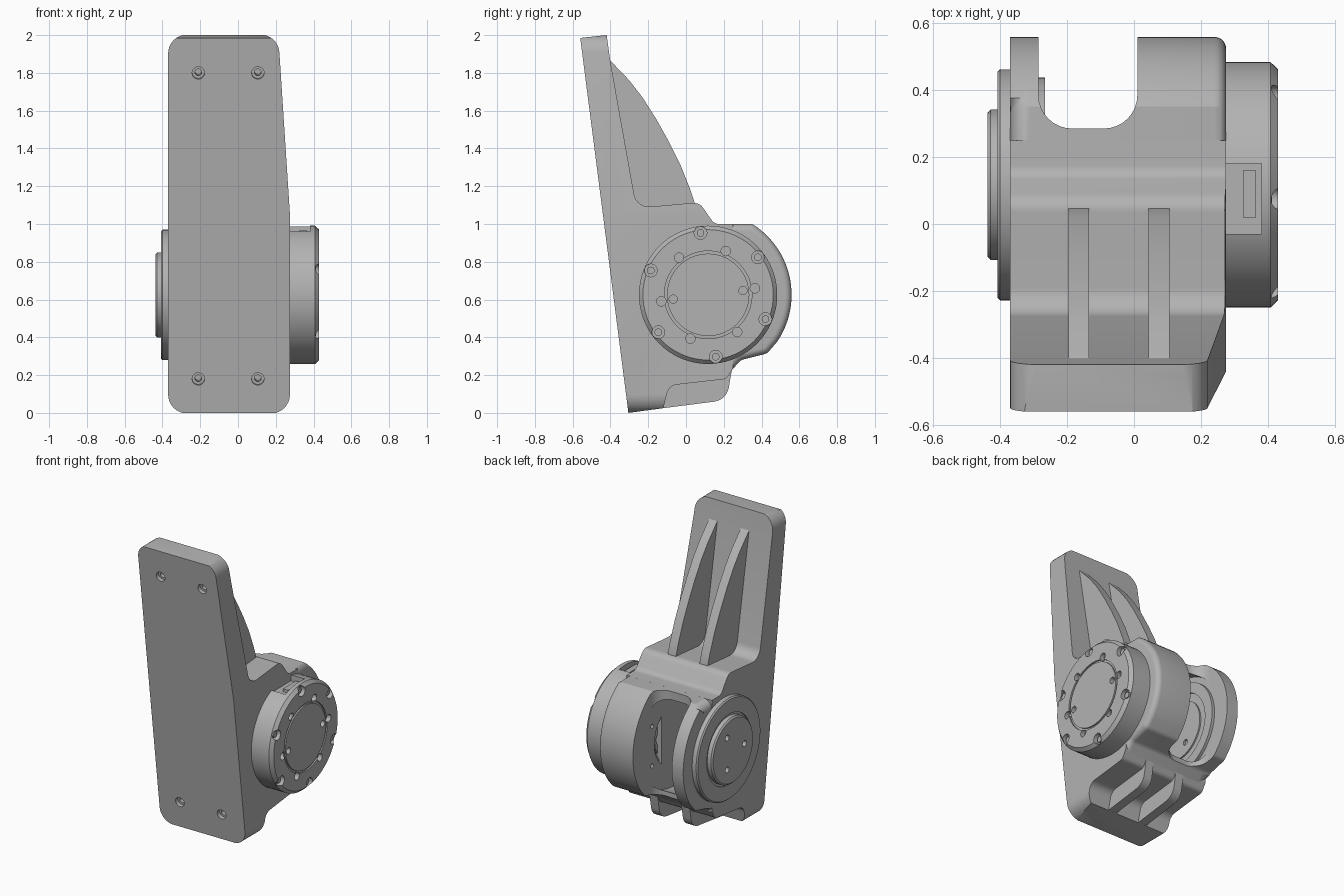
import bpy, bmesh, math
from mathutils import Vector, Matrix

if "Cube" in bpy.data.objects:
    bpy.data.objects.remove(bpy.data.objects["Cube"])

CY, CZ = 0.117, 0.625                    # joint axis, parallel to x
XL, XR = -0.37, 0.275                    # outer sides of the bracket
SL, SR = -0.285, 0.01                    # inner sides of the fork slot

grey = bpy.data.materials.new("machined grey")
grey.use_nodes = True
grey.diffuse_color = (0.45, 0.45, 0.45, 1)
grey.node_tree.nodes["Principled BSDF"].inputs["Base Color"].default_value = grey.diffuse_color


def finish(bm, name):
    bmesh.ops.remove_doubles(bm, verts=bm.verts, dist=1e-5)
    bmesh.ops.recalc_face_normals(bm, faces=bm.faces)
    mesh = bpy.data.meshes.new(name)
    bm.to_mesh(mesh)
    bm.free()
    mesh.materials.append(grey)
    ob = bpy.data.objects.new(name, mesh)
    bpy.context.scene.collection.objects.link(ob)
    return ob


def fillet(corners, steps=8):
    """Round each (u, v, radius) corner of a polygon."""
    out = []
    for i, (u, v, r) in enumerate(corners):
        p = Vector((u, v))
        if r == 0:
            out.append(p)
            continue
        a = (Vector(corners[i - 1][:2]) - p).normalized()
        b = (Vector(corners[(i + 1) % len(corners)][:2]) - p).normalized()
        half = a.angle(b) / 2
        c = p + (a + b).normalized() * r / math.sin(half)
        s, e = p + a * r / math.tan(half) - c, p + b * r / math.tan(half) - c
        phi = math.pi - 2 * half
        for k in range(steps + 1):
            t = k / steps
            out.append(c + (s * math.sin((1 - t) * phi) + e * math.sin(t * phi)) / math.sin(phi))
    return out


def prism(name, pts, axis, lo, hi, bevels=()):
    """Extrude a 2D outline along an axis; bevels are (end position, width)."""
    place = {"x": lambda u, v, w: (w, u, v), "y": lambda u, v, w: (u, w, v),
             "z": lambda u, v, w: (u, v, w)}[axis]
    bm = bmesh.new()
    ends = [[bm.verts.new(place(p[0], p[1], w)) for p in pts] for w in (lo, hi)]
    for ring in ends:
        bm.faces.new(ring)
    n = len(pts)
    for i in range(n):
        j = (i + 1) % n
        bm.faces.new((ends[0][i], ends[0][j], ends[1][j], ends[1][i]))
    for x, width in bevels:
        rim = [e for e in bm.edges if all(abs(v.co.x - x) < 1e-4 for v in e.verts)]
        bmesh.ops.bevel(bm, geom=rim, offset=width, segments=6, profile=0.5,
                        affect='EDGES', clamp_overlap=False)
    return finish(bm, name)


def lathe(name, pts, segs=72):
    """Turn an (x, radius) profile around the joint axis."""
    bm = bmesh.new()
    rings = []
    for k in range(segs):
        t = math.tau * k / segs
        rings.append([bm.verts.new((x, CY + r * math.cos(t), CZ + r * math.sin(t))) for x, r in pts])
    for k in range(segs):
        a, b = rings[k], rings[(k + 1) % segs]
        for i in range(len(pts) - 1):
            bm.faces.new((a[i], a[i + 1], b[i + 1], b[i]))
    bmesh.ops.dissolve_degenerate(bm, edges=bm.edges, dist=1e-5)
    return finish(bm, name)


def pins(spots, r, depth, direction=(1, 0, 0)):
    """Cylinders centred on given points, used as drills."""
    turn = Vector((0, 0, 1)).rotation_difference(Vector(direction)).to_matrix().to_4x4()
    bm = bmesh.new()
    for s in spots:
        bmesh.ops.create_cone(bm, cap_ends=True, segments=20, radius1=r, radius2=r,
                              depth=2 * depth, matrix=Matrix.Translation(s) @ turn)
    return finish(bm, "drill")


def circle(x, r, count, start):
    return [(x, CY + r * math.cos(a), CZ + r * math.sin(a))
            for a in (math.radians(start + 360 * k / count) for k in range(count))]


def combine(ob, tool, op='DIFFERENCE'):
    mod = ob.modifiers.new("bool", 'BOOLEAN')
    mod.operation, mod.solver, mod.object = op, 'EXACT', tool
    dg = bpy.context.evaluated_depsgraph_get()
    mesh = bpy.data.meshes.new_from_object(ob.evaluated_get(dg))
    ob.modifiers.clear()
    ob.data = mesh
    bpy.data.objects.remove(tool)


def clearance():
    return lathe("clearance", [(SL, 0), (SL, 0.36), (SR, 0.36), (SR, 0)])


# Mounting plate and bracket core: side profile trimmed by the front outline
core = prism("bracket_core", fillet([
    (-0.305, 0, 0), (-0.56, 1.985, 0), (-0.42, 2.0, 0), (-0.402, 1.87, 0),
    (-0.262, 1.085, 0.08), (0.07, 1.115, 0.06), (0.15, 1.0, 0.05), (0.25, 1.0, 0),
    (0.25, 0.24, 0), (0.215, 0.18, 0.04), (-0.09, 0.145, 0.06), (-0.12, 0.025, 0)]),
    "x", -0.5, 0.5)
combine(core, prism("outline", fillet([
    (XL, -0.003, 0.1), (XR, -0.003, 0.1), (XR, 1.05, 0), (0.213, 2.003, 0.1),
    (XL, 2.003, 0.1)]), "y", -1, 1), 'INTERSECT')
combine(core, clearance())
slope = Vector((0, 0.992, 0.127))
spots = [(x, -0.305 - 0.1285 * z, z) for x in (-0.21, 0.105) for z in (0.18, 1.8)]
combine(core, pins(spots, 0.033, 0.025, slope))
combine(core, pins(spots, 0.018, 0.08, slope))

# Fork with a thin idler arm and a wide gearbox arm
arc = [(CY + 0.442 * math.cos(math.radians(a)), CZ + 0.442 * math.sin(math.radians(a)), 0)
       for a in range(58, -38, -4)]
fork = prism("fork_arms", fillet([(0.05, 1.0, 0)] + arc + [
    (0.43, 0.315, 0.05), (0.29, 0.28, 0.05), (0.22, 0.2, 0), (0.05, 0.2, 0)]),
    "x", XL, XR, [(XL, 0.06), (XR, 0.035)])
combine(fork, prism("slot", fillet([
    (SL, 0.285, 0.1), (SR, 0.285, 0.1), (SR, 0.8, 0), (SL, 0.8, 0)]), "z", -0.5, 1.5))
combine(fork, clearance())
combine(fork, lathe("bore", [(-0.05, 0), (-0.05, 0.21), (0.03, 0.21), (0.03, 0.185),
                             (0.1, 0.185), (0.1, 0)]))
combine(fork, pins(circle(SR, 0.27, 6, 30), 0.014, 0.03))

# Stiffening ribs above and feet ribs below
for label, x in (("right", -0.165), ("left", 0.075)):
    prism(label + "_upper_rib", [
        (-0.41, 1.875), (-0.3, 1.76), (-0.23, 1.67), (-0.16, 1.56), (-0.09, 1.435),
        (-0.03, 1.315), (0.02, 1.19), (0.05, 1.1), (0.05, 1.03), (-0.32, 1.03)],
        "x", x - 0.031, x + 0.031)
    prism(label + "_lower_rib", fillet([
        (-0.16, 0.02, 0), (0.215, 0.068, 0.09), (0.245, 0.24, 0), (-0.16, 0.2, 0)]),
        "x", x - 0.031, x + 0.031)

# Drive motor with bolt holes and a cable notch
motor = lathe("motor", [(0.26, 0), (0.26, 0.366), (0.408, 0.366), (0.43, 0.345), (0.43, 0.232),
                        (0.42, 0.232), (0.42, 0.218), (0.43, 0.218), (0.43, 0)])
combine(motor, pins(circle(0.43, 0.33, 6, 37), 0.034, 0.035))
combine(motor, pins(circle(0.43, 0.25, 6, 8), 0.025, 0.03))
combine(motor, pins(circle(0.43, 0.186, 2, 7), 0.022, 0.03))
combine(motor, prism("notch", [(0.2, -0.03), (0.38, -0.03), (0.38, 0.18), (0.2, 0.18)],
                     "z", 0.945, 1.2))
prism("cable_socket", [(0.325, 0.02), (0.365, 0.02), (0.365, 0.16), (0.325, 0.16)],
      "z", 0.9, 0.965)
bolts = pins(circle(0.4, 0.33, 6, 37), 0.02, 0.012)
bolts.name = "motor_bolts"

# Gear carrier seen inside the slot
carrier = lathe("gear_carrier", [(0.04, 0), (0.04, 0.165), (0.09, 0.165), (0.09, 0)])
combine(carrier, pins(circle(0.04, 0.108, 6, 0), 0.042, 0.035))
combine(carrier, pins([(0.04, CY, CZ)], 0.045, 0.035))

# Idler bearing cap outside and bearing flange inside the thin arm
cap = lathe("idler_cap", [(-0.36, 0), (-0.36, 0.345), (-0.4, 0.345), (-0.408, 0.337),
                          (-0.408, 0.24), (-0.4, 0.24), (-0.4, 0.225), (-0.428, 0.225),
                          (-0.437, 0.215), (-0.437, 0)])
combine(cap, pins(circle(-0.437, 0.125, 3, 60), 0.02, 0.04))
flange = lathe("idler_flange", [(-0.3, 0), (-0.3, 0.32), (-0.265, 0.32), (-0.265, 0.25),
                                (-0.275, 0.25), (-0.275, 0.2), (-0.265, 0.2), (-0.265, 0)])
combine(flange, pins(circle(-0.265, 0.125, 3, 60), 0.02, 0.015))

# Smooth curved surfaces, keep machined edges sharp
bpy.ops.object.select_all(action='DESELECT')
for ob in bpy.context.scene.objects:
    if ob.type == 'MESH':
        ob.select_set(True)
        bpy.context.view_layer.objects.active = ob
bpy.ops.object.shade_smooth_by_angle(angle=math.radians(28))
